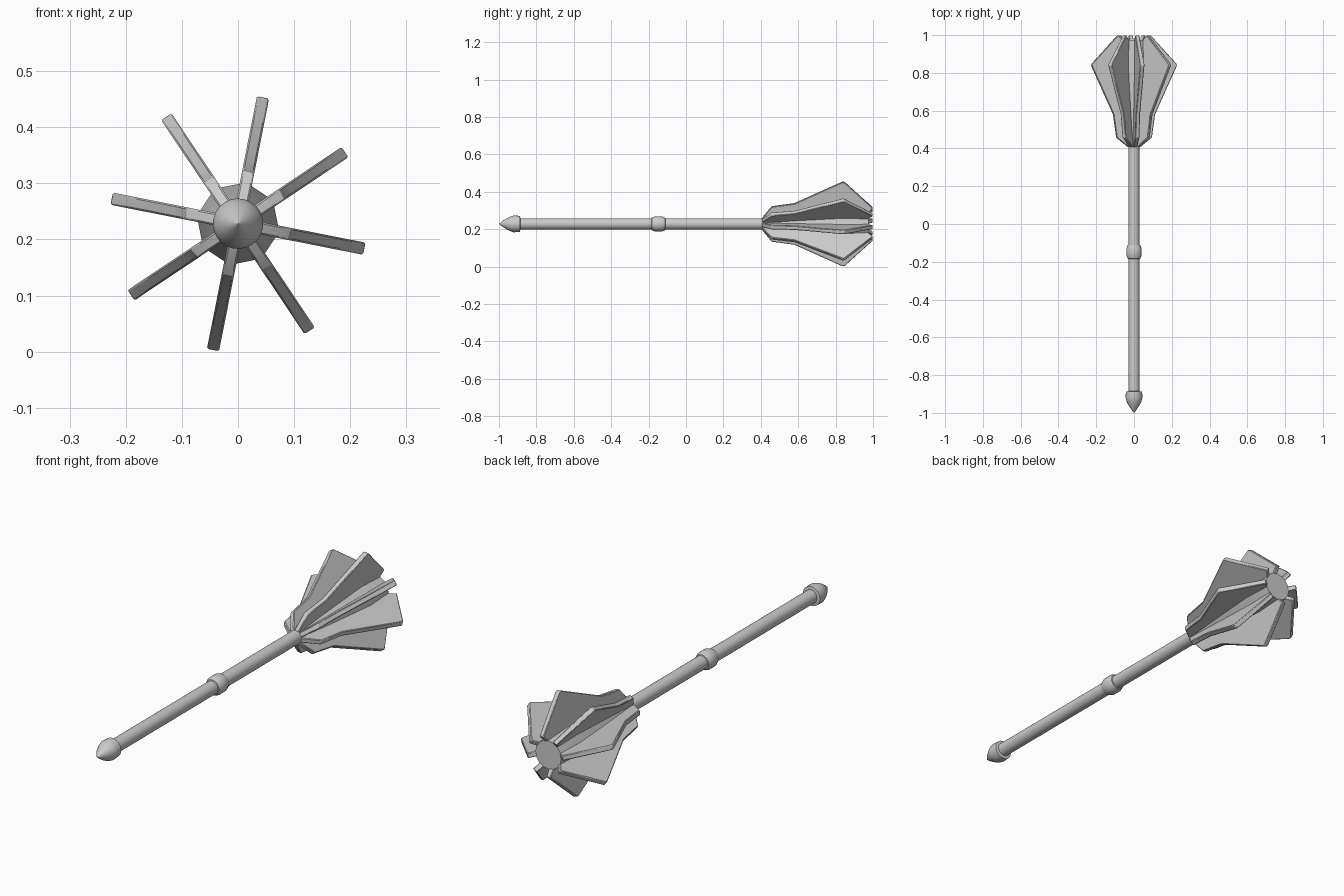
import bpy, bmesh, math

if "Cube" in bpy.data.objects:
    bpy.data.objects.remove(bpy.data.objects["Cube"])

AXIS_Z = 0.228
START = math.radians(78.8)


def finish(name, bm, angle=35):
    bmesh.ops.remove_doubles(bm, verts=bm.verts, dist=1e-5)
    bmesh.ops.recalc_face_normals(bm, faces=bm.faces)
    mesh = bpy.data.meshes.new(name)
    bm.to_mesh(mesh)
    bm.free()
    ob = bpy.data.objects.new(name, mesh)
    bpy.context.collection.objects.link(ob)
    bpy.ops.object.select_all(action='DESELECT')
    ob.select_set(True)
    bpy.context.view_layer.objects.active = ob
    bpy.ops.object.shade_smooth_by_angle(angle=math.radians(angle))
    return ob


def lathe(name, profile, sides, angle=35):
    """Turn (y, radius) points round the weapon's long axis."""
    bm = bmesh.new()
    rings = []
    for y, r in profile:
        ring = []
        for i in range(sides):
            a = START + math.tau * i / sides
            ring.append(bm.verts.new((r * math.cos(a), y, AXIS_Z + r * math.sin(a))))
        rings.append(ring)
    for a, b in zip(rings, rings[1:]):
        for i in range(sides):
            j = (i + 1) % sides
            bm.faces.new((a[i], a[j], b[j], b[i]))
    bm.faces.new(rings[0])
    bm.faces.new(rings[-1])
    return finish(name, bm, angle)


def flange(index, outline, half):
    """Thick radial blade from a (y, radius) outline."""
    a = START + index * math.tau / 8
    c, s = math.cos(a), math.sin(a)
    bm = bmesh.new()
    sides = []
    for t in (-half, half):
        sides.append([bm.verts.new((r * c - t * s, y, AXIS_Z + r * s + t * c))
                      for y, r in outline])
    n = len(outline)
    bm.faces.new(sides[0])
    bm.faces.new(sides[1])
    for i in range(n):
        j = (i + 1) % n
        bm.faces.new((sides[0][i], sides[0][j], sides[1][j], sides[1][i]))
    ob = finish(f"flange_{index + 1}", bm, 30)
    # softened blade edges
    bev = ob.modifiers.new("edge_bevel", 'BEVEL')
    bev.width = 0.003
    bev.segments = 1


# Handle
lathe("shaft", [(-0.93, 0.03), (0.45, 0.03)], 24)
lathe("grip_ring", [(-0.185, 0.029), (-0.183, 0.034), (-0.165, 0.041), (-0.13, 0.041),
                    (-0.112, 0.034), (-0.11, 0.029)], 24, 25)
lathe("pommel", [(-0.885, 0.028), (-0.888, 0.043), (-0.92, 0.045), (-0.94, 0.039),
                 (-0.96, 0.029), (-0.98, 0.016), (-0.993, 0.006), (-1.0, 0.0005)], 24)

# Eight-sided head core
lathe("head_core", [(0.41, 0.03), (0.58, 0.05), (0.84, 0.075), (0.975, 0.068)], 8, 20)

# Flanges
OUTLINE = [(0.405, 0.022), (0.41, 0.036), (0.458, 0.095), (0.58, 0.112), (0.838, 0.23),
           (0.848, 0.228), (1.0, 0.088), (0.972, 0.058), (0.84, 0.03)]
for k in range(8):
    flange(k, OUTLINE, 0.011)
